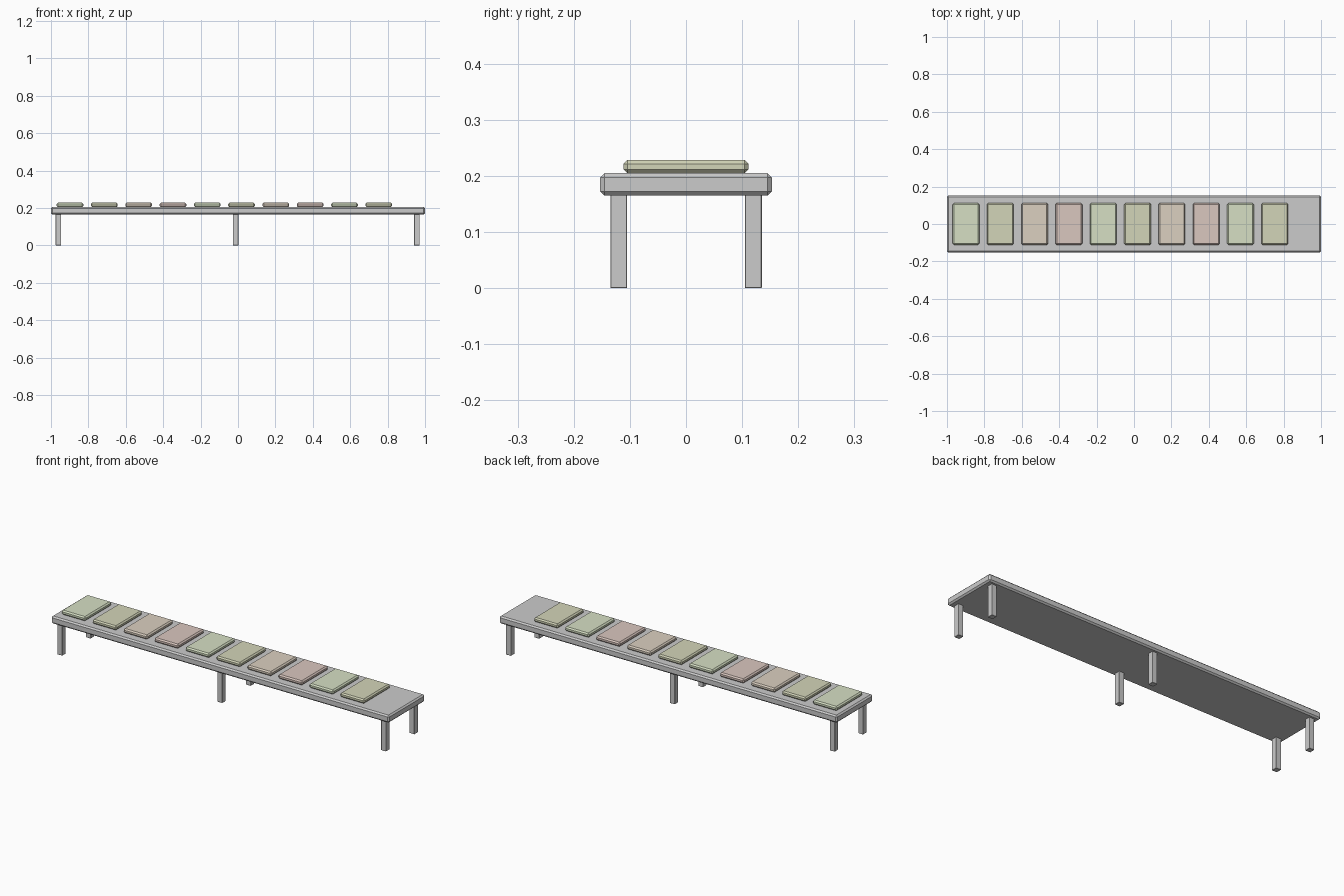
import bpy
import bmesh

if "Cube" in bpy.data.objects:
    bpy.data.objects.remove(bpy.data.objects["Cube"])


def box(name, size, centre, bevel, mat=None):
    """Flat-shaded box with single-segment chamfers on all edges."""
    bm = bmesh.new()
    bmesh.ops.create_cube(bm, size=1)
    bmesh.ops.scale(bm, vec=size, verts=bm.verts)
    bmesh.ops.bevel(bm, geom=bm.edges[:], offset=bevel, segments=1,
                    affect='EDGES')
    mesh = bpy.data.meshes.new(name)
    bm.to_mesh(mesh)
    bm.free()
    obj = bpy.data.objects.new(name, mesh)
    obj.location = centre
    bpy.context.collection.objects.link(obj)
    if mat:
        mesh.materials.append(mat)
    return obj


def material(name, rgb):
    mat = bpy.data.materials.new(name)
    mat.diffuse_color = (*rgb, 1)
    mat.use_nodes = True
    mat.node_tree.nodes["Principled BSDF"].inputs["Base Color"].default_value = mat.diffuse_color
    return mat


# Long bench top
box("bench_top", (2.0, 0.306, 0.04), (0, 0, 0.185), 0.0075)

# Three pairs of square legs, the middle pair slightly off centre
for label, x in (("left", -0.96), ("middle", -0.013), ("right", 0.956)):
    for side, y in (("front", -0.12), ("back", 0.12)):
        box(f"{side}_{label}_leg", (0.029, 0.03, 0.167), (x, y, 0.0835), 0.001)

# Row of pads, cycling through four colours
colours = [
    material("pad_green", (0.67, 0.74, 0.55)),
    material("pad_olive", (0.65, 0.66, 0.48)),
    material("pad_tan", (0.71, 0.63, 0.53)),
    material("pad_red", (0.70, 0.57, 0.52)),
]
for i in range(10):
    box(f"pad_{i + 1}", (0.143, 0.223, 0.0235),
        (-0.898 + i * 0.1834, 0, 0.21675), 0.0068, colours[i % 4])
